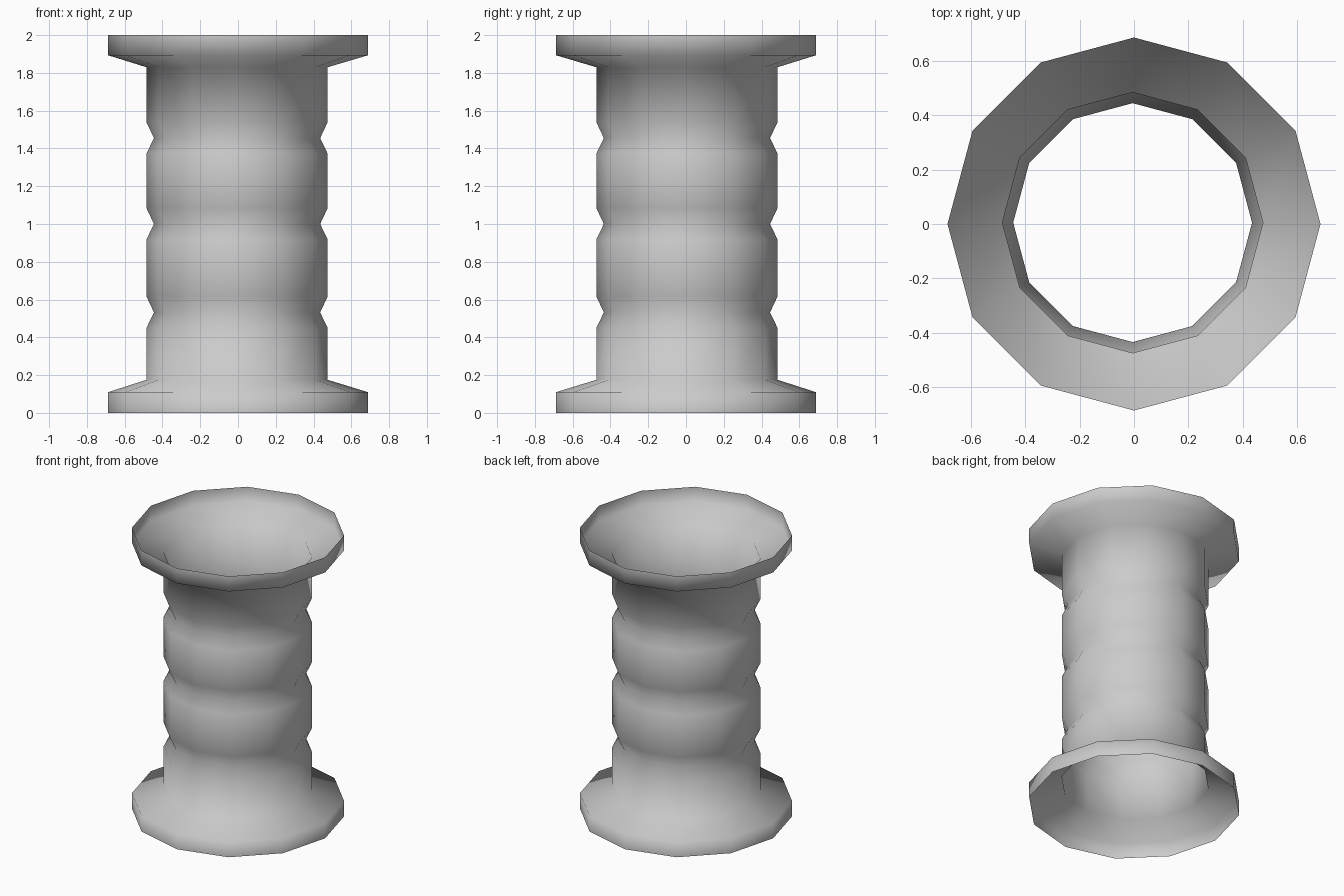
import bpy, bmesh
from math import cos, sin, tau

if "Cube" in bpy.data.objects:
    bpy.data.objects.remove(bpy.data.objects["Cube"])

SIDES = 12
FLANGE, TUBE, GROOVE = 0.687, 0.48, 0.44

# Profile from bottom to top as (radius, height)
profile = [(FLANGE, 0.0), (FLANGE, 0.11), (TUBE, 0.175)]
for z in (0.532, 1.0, 1.455):                 # three pinched grooves
    profile += [(TUBE, z - 0.083), (GROOVE, z), (TUBE, z + 0.085)]
profile += [(TUBE, 1.83), (FLANGE, 1.893), (FLANGE, 2.0)]

# Open single-walled tube; the barrel sits very slightly off the flange axis
bm = bmesh.new()
rings = []
for r, z in profile:
    dx, dy = (0.0, 0.0) if r == FLANGE else (-0.005, 0.005)
    rings.append([bm.verts.new((dx + r * cos(tau * i / SIDES),
                                dy + r * sin(tau * i / SIDES), z))
                  for i in range(SIDES)])
for low, high in zip(rings, rings[1:]):
    for i in range(SIDES):
        j = (i + 1) % SIDES
        bm.faces.new((low[i], low[j], high[j], high[i])).smooth = True

mesh = bpy.data.meshes.new("flanged_pipe")
bm.to_mesh(mesh)
bm.free()
bpy.context.collection.objects.link(bpy.data.objects.new("flanged_pipe", mesh))
